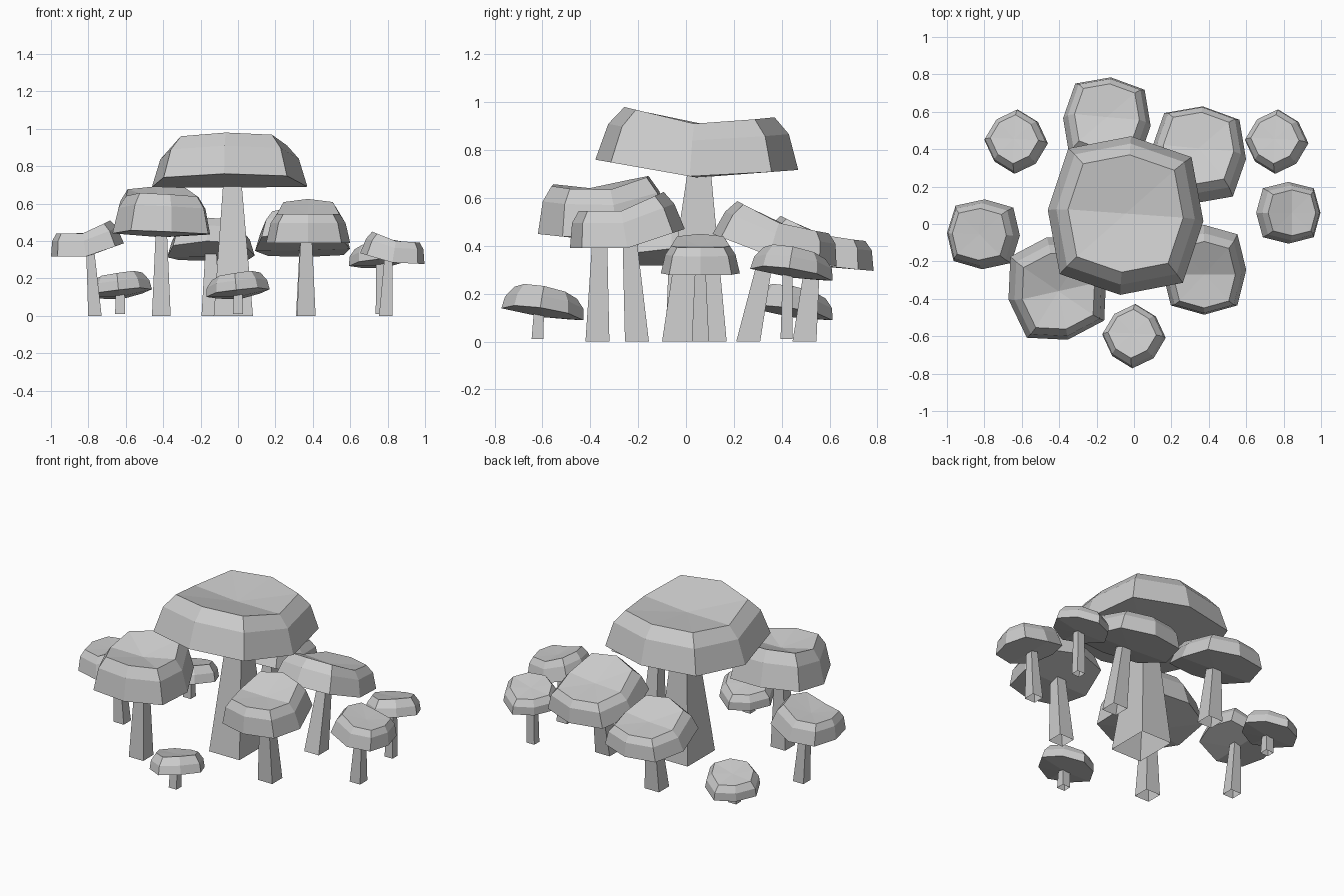
import bpy, bmesh
from math import cos, sin, pi, radians
from mathutils import Vector

cube = bpy.data.objects.get("Cube")
if cube:
    bpy.data.objects.remove(cube)

clay = bpy.data.materials.new("light grey")
clay.use_nodes = True
clay.diffuse_color = (0.6, 0.6, 0.6, 1)
clay.node_tree.nodes["Principled BSDF"].inputs["Base Color"].default_value = (0.6, 0.6, 0.6, 1)

# Cap rings as (radius factor, height factor); last value is the middle of the top
BROAD = [(1, 0), (0.89, 0.68), (0.74, 1)], 0.97
BUTTON = [(1, 0), (0.95, 0.55), (0.76, 1)], 1.1


def finish(bm, name):
    bmesh.ops.recalc_face_normals(bm, faces=bm.faces[:])
    mesh = bpy.data.meshes.new(name)
    bm.to_mesh(mesh)
    bm.free()
    mesh.materials.append(clay)
    obj = bpy.data.objects.new(name, mesh)
    bpy.context.collection.objects.link(obj)


def bridge(bm, low, high):
    n = len(low)
    for i in range(n):
        j = (i + 1) % n
        bm.faces.new((low[i], low[j], high[j], high[i]))


def fan(bm, ring, centre):
    mid = bm.verts.new(centre)
    for i in range(len(ring)):
        bm.faces.new((ring[i], ring[(i + 1) % len(ring)], mid))


# Eight-sided cap whose walls rise or sink towards front, back, right and left;
# its upper rings lean over with the overall tilt
def cap(name, centre, size, height, rise, style, corner=1.12, turn=0):
    profile, top = style
    cx, cy, cz = centre
    front, back, right, left = rise
    lean = Vector(((right - left) / (2 * size[0]), (front - back) / (2 * size[1]), 1))
    bm = bmesh.new()
    rings = []
    for radius, level in profile:
        ring = []
        for i in range(8):
            a = i * pi / 4 + radians(turn)
            r = corner if i % 2 else 1
            u, v = r * cos(a), r * sin(a)
            lift = abs(v) * (back if v > 0 else front) + abs(u) * (left if u > 0 else right)
            spot = Vector((cx + size[0] * radius * u, cy + size[1] * radius * v, cz + lift))
            ring.append(bm.verts.new(spot + lean * height * level))
        rings.append(ring)
    for low, high in zip(rings, rings[1:]):
        bridge(bm, low, high)
    fan(bm, rings[0], centre)
    fan(bm, rings[-1], Vector(centre) + lean * height * top)
    finish(bm, name)


# Square tapered stem, open at the ends, leaning from base to tip
def stem(name, base, tip, foot, neck):
    bm = bmesh.new()
    rings = []
    for p, (hx, hy) in ((Vector(base), foot), (Vector(tip), neck)):
        rings.append([bm.verts.new(p + Vector((sx * hx, sy * hy, 0)))
                      for sx, sy in ((-1, -1), (1, -1), (1, 1), (-1, 1))])
    bridge(bm, *rings)
    finish(bm, name)


# Central mushroom
cap("main_cap", (-0.045, 0.045, 0.685), (0.417, 0.425), 0.22, (0.075, 0.032, 0, 0),
    BROAD, turn=-4)
stem("main_stem", (-0.025, 0.035, 0), (-0.03, 0.055, 0.7), (0.105, 0.135), (0.05, 0.05))

# Middle mushrooms: name, cap centre, size, height, rise, turn, stem base, stem tip
MIDDLE = [
    ("front_right", (-0.41, -0.345, 0.42), (0.267, 0.28), 0.2, (0.03, 0.07, 0.015, 0), 12,
     (-0.41, -0.37), (-0.41, -0.36)),
    ("front_left", (0.375, -0.245, 0.39), (0.225, 0.24), 0.155, (0, 0.08, 0, 0), 0,
     (0.365, -0.205), (0.365, -0.235)),
    ("back_left", (0.345, 0.37, 0.35), (0.255, 0.26), 0.137, (0.1, -0.035, 0, 0), -5,
     (0.36, 0.26), (0.36, 0.34)),
    ("back", (-0.145, 0.545, 0.315), (0.235, 0.24), 0.125, (0.085, -0.02, 0, 0), -5,
     (-0.145, 0.495), (-0.145, 0.53)),
    ("far_right", (-0.805, -0.055, 0.318), (0.195, 0.187), 0.122, (0, 0, 0, 0.07), -2,
     (-0.765, -0.05), (-0.79, -0.05)),
    ("far_left", (0.825, 0.06, 0.285), (0.172, 0.165), 0.115, (0, 0, 0.05, -0.008), 0,
     (0.79, 0.06), (0.805, 0.06)),
]
for name, centre, size, height, rise, turn, base, tip in MIDDLE:
    w = 0.05 if size[0] > 0.2 else 0.036
    cap(name + "_cap", centre, size, height, rise, BROAD, turn=turn)
    stem(name + "_stem", (*base, 0), (*tip, centre[2] + 0.03), (w, w), (0.6 * w, 0.6 * w))

# Small button mushrooms, all tilted the same way
SMALL = [("small_front", 0, -0.6, 0.102), ("small_back_right", -0.63, 0.44, 0.102),
         ("small_back_left", 0.763, 0.44, 0.267)]
for name, x, y, z in SMALL:
    cap(name + "_cap", (x, y, z), (0.17, 0.172), 0.09, (0.037, -0.015, 0, 0.038),
        BUTTON, corner=0.92, turn=-3)
    stem(name + "_stem", (x, y - 0.02, 0.01), (x, y - 0.015, z + 0.02),
         (0.027, 0.025), (0.024, 0.021))
